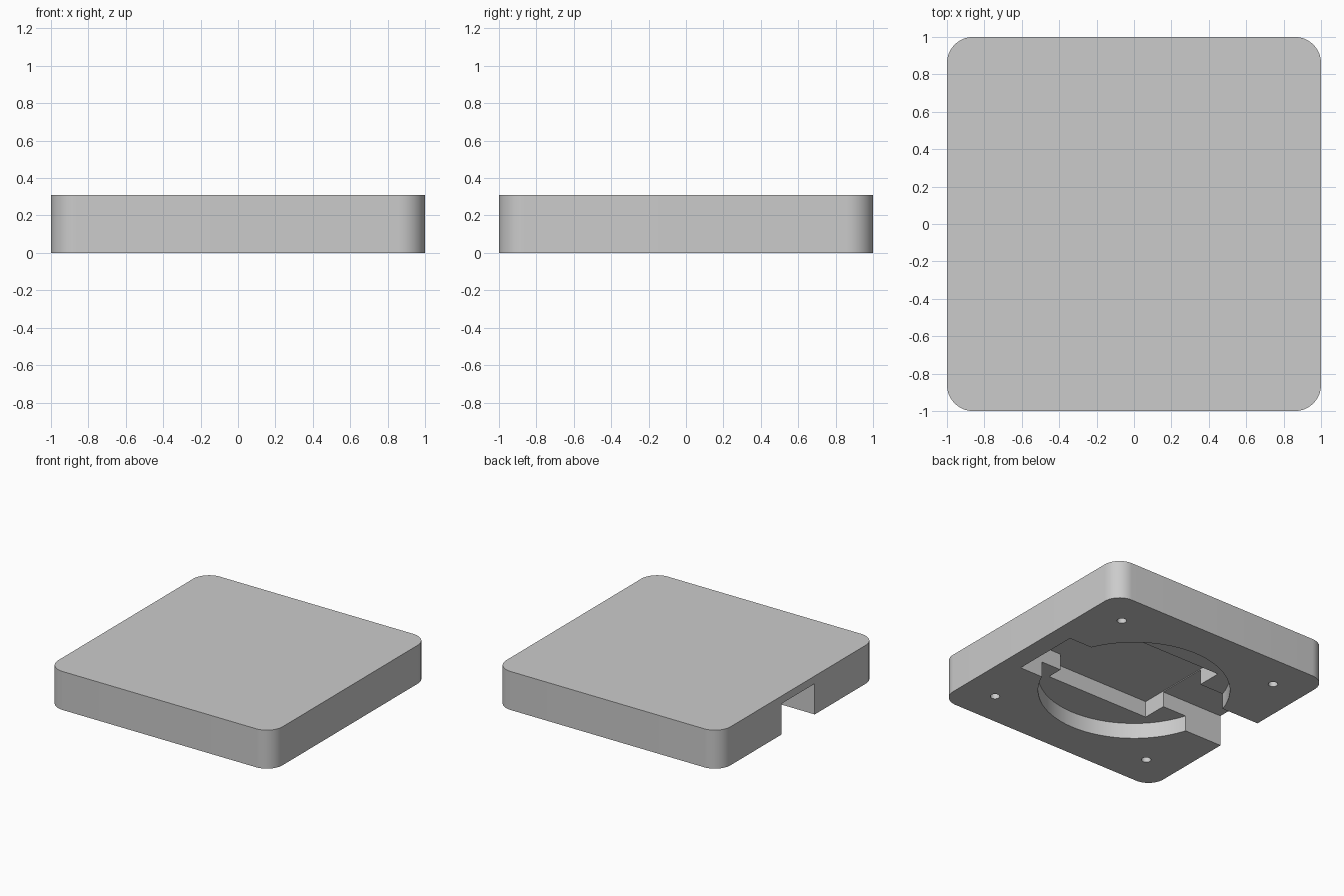
import bpy, bmesh

if "Cube" in bpy.data.objects:
    bpy.data.objects.remove(bpy.data.objects["Cube"], do_unlink=True)

HEIGHT = 0.31
CORNER = 0.14
BELOW = -0.1  # cutters start under the base

grey = bpy.data.materials.new("light_grey")
grey.use_nodes = True
COLOUR = (0.6, 0.6, 0.6, 1)
grey.diffuse_color = COLOUR
grey.node_tree.nodes["Principled BSDF"].inputs["Base Color"].default_value = COLOUR


def finish(name, bm):
    mesh = bpy.data.meshes.new(name)
    bm.to_mesh(mesh)
    bm.free()
    obj = bpy.data.objects.new(name, mesh)
    bpy.context.collection.objects.link(obj)
    mesh.materials.append(grey)
    return obj


def box(name, x0, x1, y0, y1, z0, z1, corner=0):
    bm = bmesh.new()
    bmesh.ops.create_cube(bm, size=1)
    for v in bm.verts:
        v.co.x = x1 if v.co.x > 0 else x0
        v.co.y = y1 if v.co.y > 0 else y0
        v.co.z = z1 if v.co.z > 0 else z0
    if corner:
        upright = [e for e in bm.edges
                   if abs(e.verts[0].co.z - e.verts[1].co.z) > 0.01]
        bmesh.ops.bevel(bm, geom=upright, offset=corner, segments=12,
                        profile=0.5, affect='EDGES')
    return finish(name, bm)


def cylinder(name, x, y, radius, depth, sides):
    bm = bmesh.new()
    bmesh.ops.create_cone(bm, cap_ends=True, segments=sides, radius1=radius,
                          radius2=radius, depth=depth - BELOW)
    bmesh.ops.translate(bm, verts=bm.verts, vec=(x, y, (depth + BELOW) / 2))
    return finish(name, bm)


# Rounded square body
body = box("case_body", -1, 1, -1, 1, 0, HEIGHT, CORNER)

# Underside recesses: round pocket, inner bay, cable channel, end slot
cutters = [
    cylinder("round_pocket", 0, 0, 0.70, 0.125, 128),
    box("inner_bay", -0.455, 0.465, -0.41, 0.41, BELOW, 0.255),
    box("cable_channel", -1.2, -0.4, -0.21, 0.21, BELOW, 0.248),
    box("end_slot", 0.4, 0.845, -0.28, 0.28, BELOW, 0.255),
]

# Four screw holes
for sx in (-1, 1):
    for sy in (-1, 1):
        cutters.append(cylinder("screw_hole", sx * 0.72, sy * 0.72, 0.035, 0.2, 24))

for cutter in cutters:
    cutter.hide_render = True
    mod = body.modifiers.new(cutter.name, 'BOOLEAN')
    mod.operation = 'DIFFERENCE'
    mod.solver = 'EXACT'
    mod.object = cutter

# Bake the cuts and drop the cutters
bpy.context.view_layer.objects.active = body
body.select_set(True)
for mod in list(body.modifiers):
    bpy.ops.object.modifier_apply(modifier=mod.name)
for cutter in cutters:
    bpy.data.objects.remove(cutter, do_unlink=True)

bpy.ops.object.select_all(action='DESELECT')
body.select_set(True)
bpy.context.view_layer.objects.active = body
bpy.ops.object.shade_smooth_by_angle(angle=0.6)
